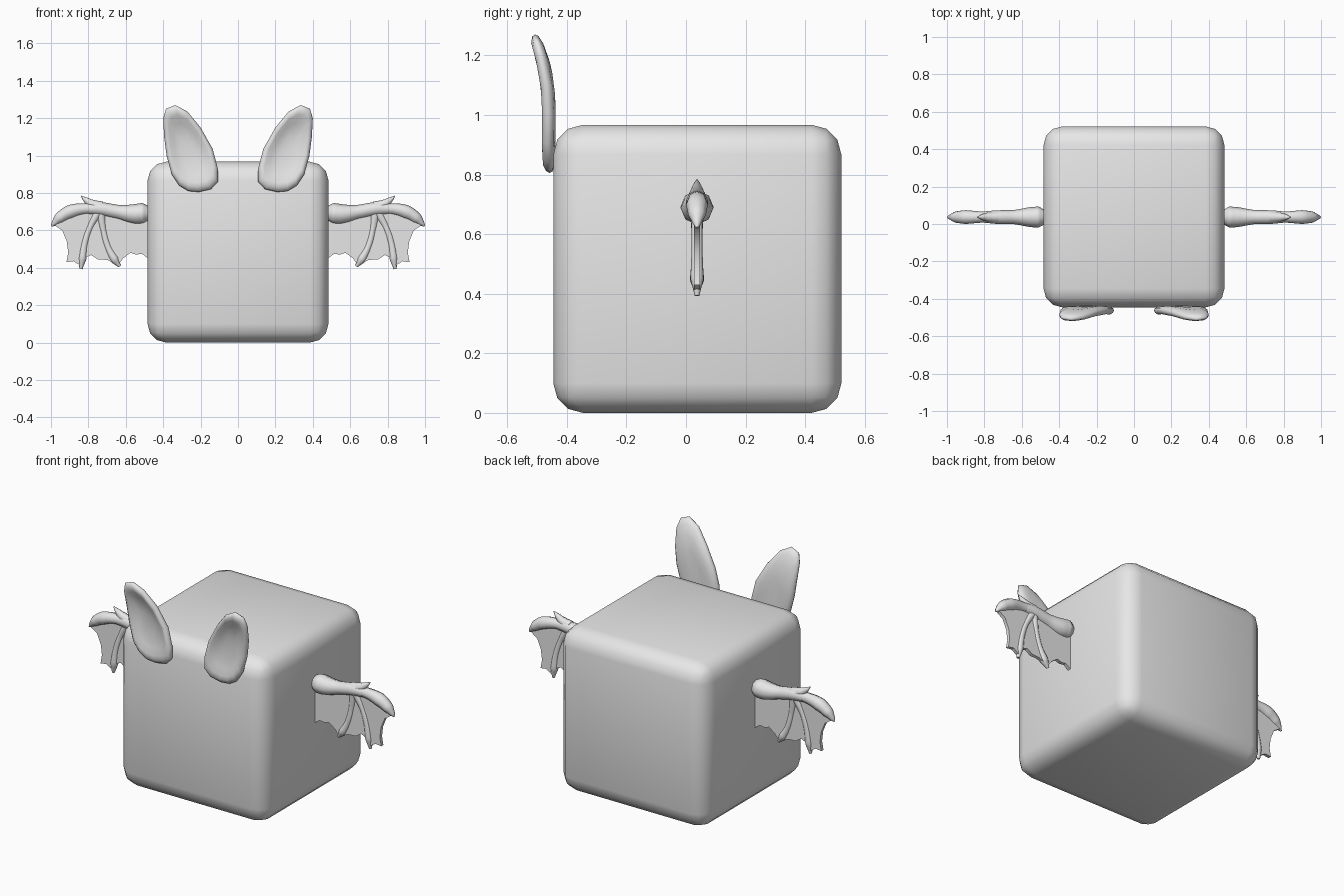
import bpy
import bmesh
from mathutils import Vector

cube = bpy.data.objects.get("Cube")
if cube:
    bpy.data.objects.remove(cube, do_unlink=True)

grey = bpy.data.materials.new("plain grey")
grey.use_nodes = True
grey.diffuse_color = (0.8, 0.8, 0.8, 1)
grey.node_tree.nodes["Principled BSDF"].inputs["Base Color"].default_value = (0.8, 0.8, 0.8, 1)

WING_Y = 0.037


def finish(obj, angle=0.9):
    obj.data.materials.clear()
    obj.data.materials.append(grey)
    bpy.ops.object.select_all(action="DESELECT")
    obj.select_set(True)
    bpy.context.view_layer.objects.active = obj
    bpy.ops.object.shade_smooth_by_angle(angle=angle)
    return obj


def from_bmesh(name, bm):
    bmesh.ops.recalc_face_normals(bm, faces=bm.faces)
    mesh = bpy.data.meshes.new(name)
    bm.to_mesh(mesh)
    bm.free()
    obj = bpy.data.objects.new(name, mesh)
    bpy.context.collection.objects.link(obj)
    return obj


def tube(name, side, points):
    """Tapered tube in the wing plane through (x, z, radius) points."""
    curve = bpy.data.curves.new(name, "CURVE")
    curve.dimensions = "3D"
    curve.bevel_depth = 1
    curve.bevel_resolution = 2
    curve.resolution_u = 5
    curve.use_fill_caps = True
    spline = curve.splines.new("BEZIER")
    spline.bezier_points.add(len(points) - 1)
    for p, (x, z, r) in zip(spline.bezier_points, points):
        p.co = (side * x, WING_Y, z)
        p.radius = r
        p.handle_left_type = p.handle_right_type = "AUTO"
    obj = bpy.data.objects.new(name, curve)
    bpy.context.collection.objects.link(obj)
    bpy.ops.object.select_all(action="DESELECT")
    obj.select_set(True)
    bpy.context.view_layer.objects.active = obj
    bpy.ops.object.convert(target="MESH")
    return finish(bpy.context.object)


# Body: rounded cube
bm = bmesh.new()
bmesh.ops.create_cube(bm, size=0.967)
bmesh.ops.translate(bm, vec=(0, 0.038, 0.4835), verts=bm.verts)
bmesh.ops.bevel(bm, geom=bm.edges[:], offset=0.1, segments=3, profile=0.5, affect="EDGES")
finish(from_bmesh("body", bm))

# Ears: outline in x, z; the middle plane leans forward towards the tip
EAR = [(0.21, 0.805), (0.265, 0.81), (0.315, 0.84), (0.355, 0.9), (0.382, 1.0),
       (0.395, 1.1), (0.4, 1.2), (0.385, 1.25), (0.335, 1.27), (0.27, 1.235),
       (0.2, 1.15), (0.135, 1.035), (0.108, 0.93), (0.108, 0.86), (0.145, 0.82)]
LEAN = [(0.8, -0.456), (0.9, -0.462), (1.05, -0.46), (1.15, -0.473), (1.28, -0.508)]
# Rings across the ear, back to dished front: (scale, y offset)
RINGS = [(0.3, 0.02), (0.65, 0.023), (0.88, 0.018), (0.98, 0.008), (1.0, -0.002),
         (0.97, -0.013), (0.88, -0.022), (0.78, -0.02), (0.6, -0.008), (0.3, 0.0)]


def lean(z):
    for (z0, y0), (z1, y1) in zip(LEAN, LEAN[1:]):
        if z <= z1:
            return y0 + (y1 - y0) * (z - z0) / (z1 - z0)
    return LEAN[-1][1]


def ear(name, side):
    bm = bmesh.new()
    centre = Vector((0.265, 1.03))
    rings = []
    for scale, offset in RINGS:
        ring = []
        for point in EAR:
            x, z = centre + (Vector(point) - centre) * scale
            ring.append(bm.verts.new((side * x, lean(z) + offset, z)))
        rings.append(ring)
    n = len(EAR)
    for a, b in zip(rings, rings[1:]):
        for i in range(n):
            j = (i + 1) % n
            bm.faces.new((a[i], a[j], b[j], b[i]))
    bm.faces.new(rings[0])
    bm.faces.new(rings[-1])
    return finish(from_bmesh(name, bm), 1.2)


# Wing membrane outline in x, z, scalloped between the finger tips
MEMBRANE = [(0.48, 0.69), (0.75, 0.71), (0.9, 0.7), (0.985, 0.63), (0.94, 0.6),
            (0.915, 0.54), (0.908, 0.48), (0.917, 0.43), (0.88, 0.435), (0.84, 0.41),
            (0.815, 0.455), (0.785, 0.468), (0.75, 0.445), (0.7, 0.442), (0.64, 0.415),
            (0.615, 0.45), (0.575, 0.48), (0.545, 0.47), (0.515, 0.475), (0.48, 0.45)]


def membrane(name, side):
    bm = bmesh.new()
    face = bm.faces.new([bm.verts.new((side * x, WING_Y - 0.01, z)) for x, z in MEMBRANE])
    extruded = bmesh.ops.extrude_face_region(bm, geom=[face], use_keep_orig=True)
    moved = [v for v in extruded["geom"] if isinstance(v, bmesh.types.BMVert)]
    bmesh.ops.translate(bm, vec=(0, 0.02, 0), verts=moved)
    return finish(from_bmesh(name, bm), 0.6)


for label, side in (("left", 1), ("right", -1)):
    ear(label + "_ear", side)
    membrane(label + "_wing_membrane", side)
    tube(label + "_wing_arm", side,
         [(0.483, 0.69, 0.042), (0.51, 0.69, 0.056), (0.55, 0.687, 0.054),
          (0.64, 0.698, 0.038), (0.74, 0.715, 0.036), (0.8, 0.715, 0.03)])
    tube(label + "_wing_outer_finger", side,
         [(0.72, 0.715, 0.03), (0.82, 0.715, 0.03), (0.9, 0.698, 0.037),
          (0.955, 0.665, 0.03), (0.985, 0.635, 0.014), (0.997, 0.622, 0.004)])
    tube(label + "_wing_thumb_claw", side,
         [(0.73, 0.725, 0.03), (0.78, 0.74, 0.025), (0.81, 0.76, 0.016), (0.838, 0.783, 0.003)])
    tube(label + "_wing_middle_finger", side,
         [(0.745, 0.7, 0.025), (0.79, 0.62, 0.018), (0.82, 0.53, 0.019),
          (0.832, 0.45, 0.022), (0.84, 0.393, 0.008)])
    tube(label + "_wing_inner_finger", side,
         [(0.735, 0.7, 0.025), (0.72, 0.6, 0.018), (0.695, 0.51, 0.019),
          (0.66, 0.445, 0.024), (0.632, 0.408, 0.008)])
